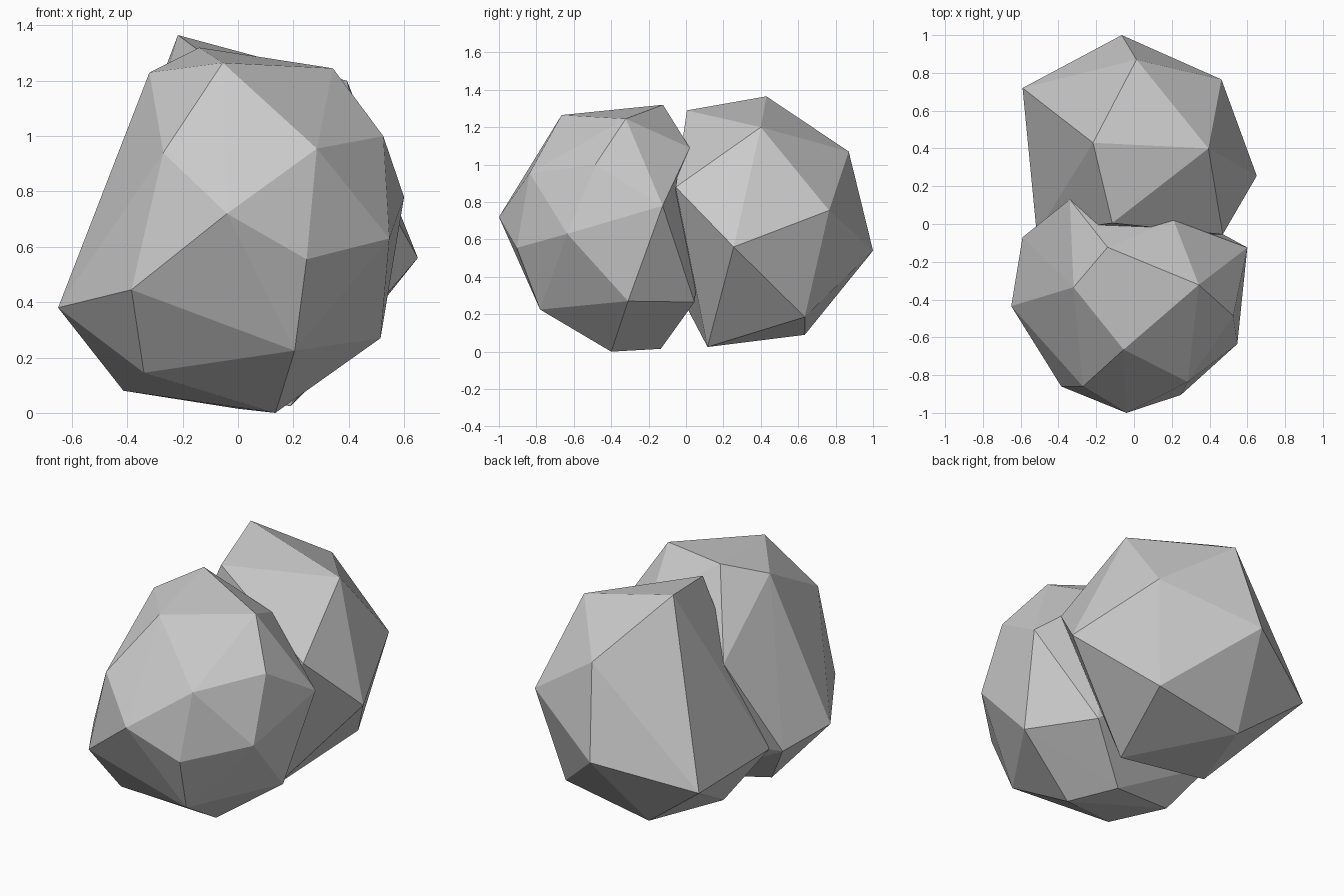
import bpy, bmesh


def faceted_rock(name, corners):
    """Flat-faced boulder: the convex skin around a few corner points."""
    bm = bmesh.new()
    for c in corners:
        bm.verts.new(c)
    result = bmesh.ops.convex_hull(bm, input=bm.verts[:])
    spare = [v for v in bm.verts if not v.link_faces]
    bmesh.ops.delete(bm, geom=spare, context='VERTS')
    bmesh.ops.recalc_face_normals(bm, faces=bm.faces[:])
    mesh = bpy.data.meshes.new(name)
    bm.to_mesh(mesh)
    bm.free()
    obj = bpy.data.objects.new(name, mesh)
    bpy.context.collection.objects.link(obj)
    return obj


# Front boulder: foot, lower ring, waist, shoulder, crown
faceted_rock("front_rock", [
    (0.135, -0.40, 0.0), (0.0, -0.135, 0.015), (-0.414, -0.22, 0.08), (-0.34, -0.62, 0.145),
    (0.205, -0.78, 0.225), (0.515, -0.31, 0.27), (0.29, 0.045, 0.265),
    (-0.59, -0.07, 0.34), (-0.65, -0.435, 0.38), (-0.385, -0.86, 0.445),
    (0.248, -0.905, 0.555), (0.547, -0.635, 0.63), (-0.04, -1.0, 0.72), (0.60, -0.125, 0.78),
    (-0.34, 0.13, 0.87), (-0.27, -0.86, 0.94), (0.285, -0.836, 0.955), (0.525, -0.485, 1.0),
    (0.21, 0.02, 1.09), (-0.32, -0.335, 1.23), (0.343, -0.322, 1.245),
    (-0.055, -0.665, 1.265), (-0.14, -0.123, 1.32),
])

# Back boulder: foot, waist, shoulder, crown
faceted_rock("back_rock", [
    (0.19, 0.115, 0.025), (-0.36, 0.16, 0.075), (-0.20, 0.635, 0.09), (0.35, 0.635, 0.185),
    (-0.515, -0.05, 0.34), (-0.59, 0.72, 0.39), (-0.065, 1.0, 0.54), (0.65, 0.255, 0.56),
    (0.463, 0.765, 0.755), (0.47, -0.055, 0.88),
    (0.013, 0.87, 1.07), (0.394, 0.40, 1.2), (-0.115, 0.005, 1.29), (-0.217, 0.43, 1.365),
])
